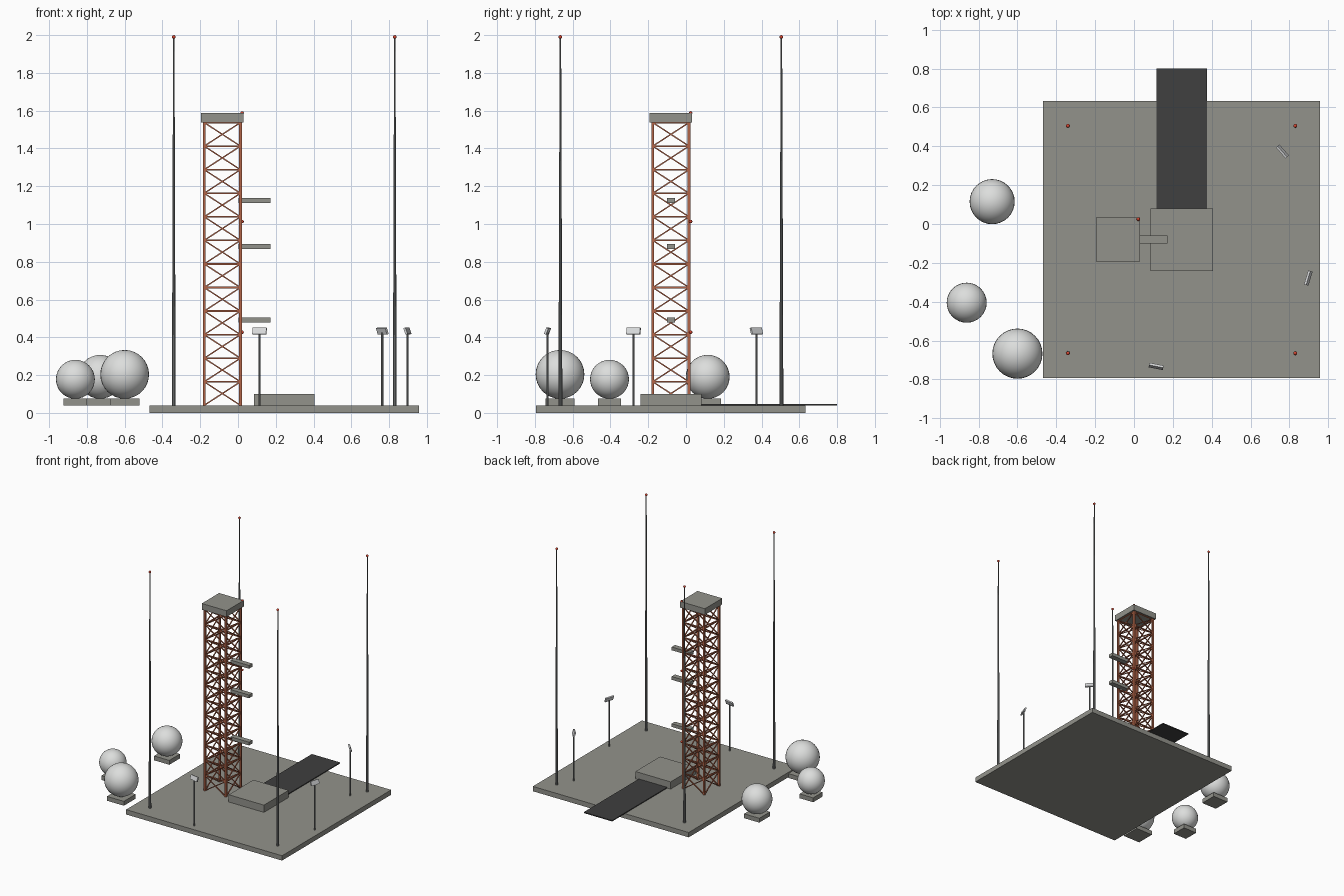
import bpy, bmesh, math
from mathutils import Vector, Matrix

cube = bpy.data.objects.get("Cube")
if cube:
    bpy.data.objects.remove(cube, do_unlink=True)


def material(name, r, g, b):
    m = bpy.data.materials.new(name)
    m.use_nodes = True
    m.diffuse_color = (r, g, b, 1)
    m.node_tree.nodes["Principled BSDF"].inputs["Base Color"].default_value = (r, g, b, 1)
    return m


concrete = material("concrete grey", 0.29, 0.29, 0.26)
asphalt = material("dark trench grey", 0.05, 0.05, 0.05)
rust = material("rust red steel", 0.45, 0.13, 0.065)
steel = material("mast grey", 0.2, 0.21, 0.21)
white = material("tank white", 0.72, 0.73, 0.72)
lamp = material("lamp grey", 0.68, 0.69, 0.70)
red = material("beacon red", 0.65, 0.06, 0.03)


def finish(name, bm, mat, smooth=False):
    mesh = bpy.data.meshes.new(name)
    bmesh.ops.recalc_face_normals(bm, faces=bm.faces)
    for f in bm.faces:
        f.smooth = smooth
    bm.to_mesh(mesh)
    bm.free()
    mesh.materials.append(mat)
    ob = bpy.data.objects.new(name, mesh)
    bpy.context.collection.objects.link(ob)
    return ob


def box(name, center, size, mat, rot=Matrix()):
    bm = bmesh.new()
    bmesh.ops.create_cube(bm, size=1, matrix=Matrix.Translation(center) @ rot @ Matrix.Diagonal((*size, 1)))
    return finish(name, bm, mat)


def ball(name, center, radius, mat, segs=32):
    bm = bmesh.new()
    bmesh.ops.create_uvsphere(bm, u_segments=segs, v_segments=segs // 2, radius=radius,
                              matrix=Matrix.Translation(center))
    return finish(name, bm, mat, True)


def pole(name, x, y, z0, z1, r0, r1, mat):
    bm = bmesh.new()
    bmesh.ops.create_cone(bm, cap_ends=True, segments=10, radius1=r0, radius2=r1, depth=z1 - z0,
                          matrix=Matrix.Translation((x, y, (z0 + z1) / 2)))
    return finish(name, bm, mat)


def strut(bm, a, b, width):
    a, b = Vector(a), Vector(b)
    d = b - a
    rot = Matrix() if abs(d.x) + abs(d.y) < 1e-6 else d.to_track_quat('Z', 'Y').to_matrix().to_4x4()
    bmesh.ops.create_cube(bm, size=1, matrix=Matrix.Translation((a + b) / 2) @ rot
                          @ Matrix.Diagonal((width, width, d.length, 1)))


# Ground slab, launch mount and flame trench
CX, CY, TOP = 0.245, -0.08, 0.04
box("pad_slab", (CX, CY, TOP / 2), (1.426, 1.426, TOP), concrete)
box("launch_mount", (CX, CY, 0.07), (0.322, 0.322, 0.06), concrete)
box("flame_trench", (CX, 0.36, 0.043), (0.26, 0.88, 0.008), asphalt)

# Lattice tower
TX, TY, H, BAYS, ROOF = -0.083, -0.08, 0.096, 12, 1.537
corners = [(TX + sx * H, TY + sy * H) for sx, sy in ((-1, -1), (1, -1), (1, 1), (-1, 1))]
bay = (ROOF - TOP) / BAYS
legs, rings, braces = bmesh.new(), bmesh.new(), bmesh.new()
for i, p in enumerate(corners):
    q = corners[(i + 1) % 4]
    strut(legs, (*p, TOP), (*p, ROOF), 0.015)
    for k in range(BAYS):
        low, high = TOP + k * bay, TOP + (k + 1) * bay
        strut(rings, (*p, high), (*q, high), 0.009)
        strut(braces, (*p, low), (*q, high), 0.007)
        strut(braces, (*q, low), (*p, high), 0.007)
finish("tower_legs", legs, rust)
finish("tower_rings", rings, rust)
finish("tower_braces", braces, rust)
box("tower_cap", (TX, TY, 1.5625), (0.226, 0.226, 0.051), concrete)

# Service arms and tower beacons
for i, z in enumerate((0.491, 0.881, 1.125)):
    box(f"service_arm_{i + 1}", (0.0875, TY, z), (0.169, 0.043, 0.027), concrete)
for i, z in enumerate((0.427, 1.013, 1.588)):
    ball(f"tower_beacon_{i + 1}", (0.022, 0.025, z), 0.009, red, 12)

# Lightning masts at the slab corners
for sx in (-1, 1):
    for sy in (-1, 1):
        side = ("right" if sx < 0 else "left") + ("_front" if sy < 0 else "_back")
        x, y = CX + sx * 0.585, CY + sy * 0.585
        pole(f"mast_{side}", x, y, TOP, 1.99, 0.0105, 0.004, steel)
        ball(f"mast_beacon_{side}", (x, y, 1.99), 0.01, red, 12)

# Floodlights turned towards the mount, tipped downward
for i, (x, y) in enumerate(((0.114, -0.733), (0.897, -0.278), (0.764, 0.373))):
    pole(f"floodlight_pole_{i + 1}", x, y, TOP, 0.425, 0.006, 0.006, steel)
    yaw = math.atan2(CY - y, CX - x) - math.pi / 2
    rot = Matrix.Rotation(yaw, 4, 'Z') @ Matrix.Rotation(math.radians(-20), 4, 'X')
    box(f"floodlight_head_{i + 1}", (x, y, 0.433), (0.075, 0.012, 0.036), lamp, rot)

# Storage tanks on plinths
for i, (x, y, r) in enumerate(((-0.73, 0.115, 0.116), (-0.861, -0.405, 0.103), (-0.6, -0.667, 0.129))):
    box(f"tank_plinth_{i + 1}", (x, y, 0.057), (r * 1.2, r * 1.2, 0.036), concrete)
    ball(f"storage_tank_{i + 1}", (x, y, 0.075 + r), r, white)
